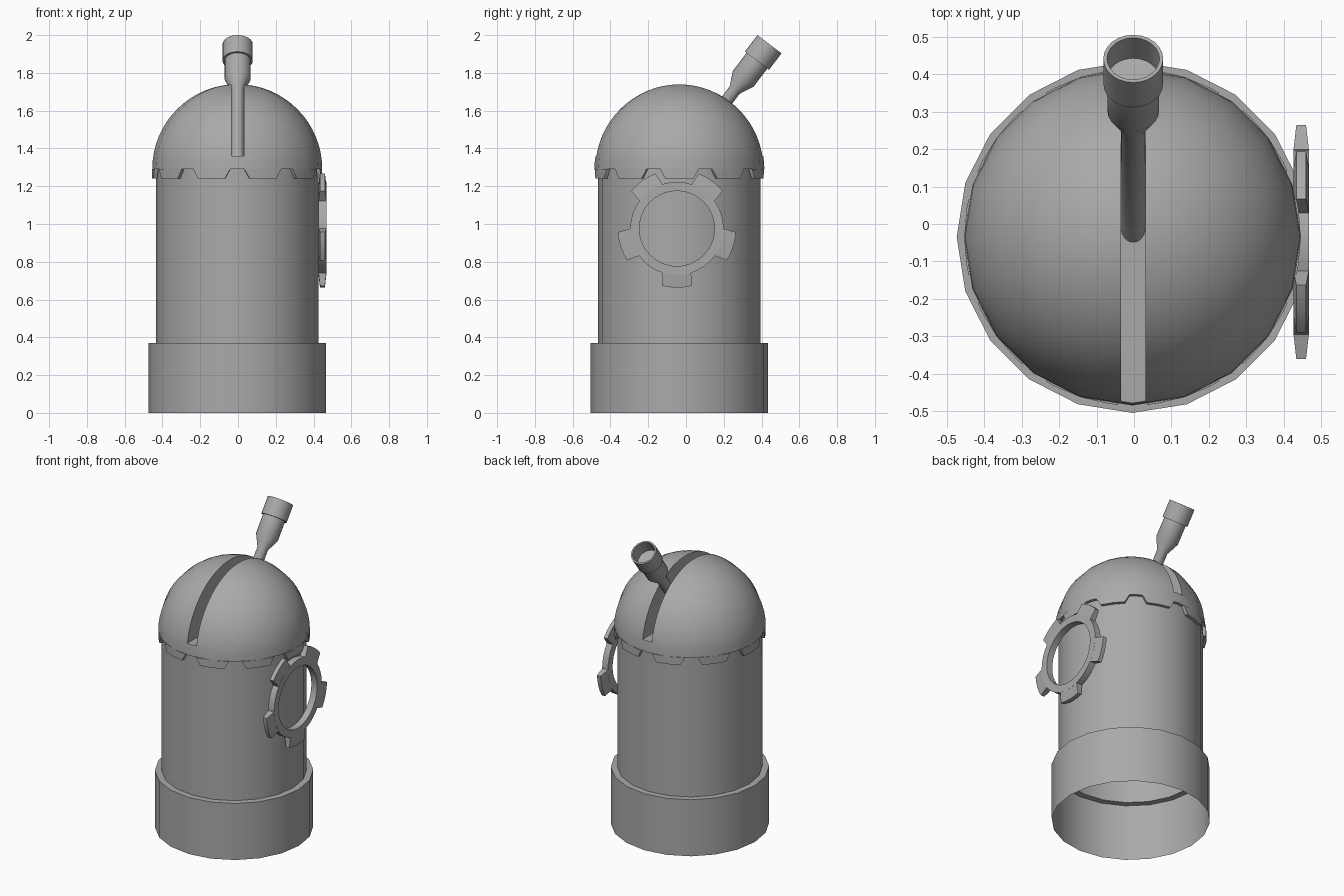
import bpy, bmesh
from math import sin, cos, pi, radians
from mathutils import Matrix, Vector

if "Cube" in bpy.data.objects:
    bpy.data.objects.remove(bpy.data.objects["Cube"], do_unlink=True)

grey = bpy.data.materials.new("plain_grey")
grey.use_nodes = True
grey.diffuse_color = (0.4, 0.4, 0.4, 1)
grey.node_tree.nodes["Principled BSDF"].inputs["Base Color"].default_value = (0.4, 0.4, 0.4, 1)

SIDES = 20
AXIS = Matrix.Translation((-0.004, -0.035, 0))


def finish(name, bm, smooth=True):
    bmesh.ops.remove_doubles(bm, verts=bm.verts, dist=1e-5)
    bmesh.ops.recalc_face_normals(bm, faces=bm.faces)
    mesh = bpy.data.meshes.new(name)
    bm.to_mesh(mesh)
    bm.free()
    mesh.materials.append(grey)
    obj = bpy.data.objects.new(name, mesh)
    bpy.context.collection.objects.link(obj)
    bpy.ops.object.select_all(action='DESELECT')
    obj.select_set(True)
    bpy.context.view_layer.objects.active = obj
    if smooth:
        bpy.ops.object.shade_smooth_by_angle(angle=radians(30))
    return obj


def lathe(name, profile, matrix, sides=SIDES, closed=False):
    """Spin (radius, height) points around the local z axis."""
    bm = bmesh.new()
    verts = [bm.verts.new(matrix @ Vector((r, 0, h))) for r, h in profile]
    pairs = list(zip(verts, verts[1:]))
    if closed:
        pairs.append((verts[-1], verts[0]))
    edges = [bm.edges.new(p) for p in pairs]
    bmesh.ops.spin(bm, geom=verts + edges, cent=matrix.translation,
                   axis=matrix.to_3x3() @ Vector((0, 0, 1)),
                   angle=2 * pi, steps=sides)
    return finish(name, bm)


def add_tooth(bm, sections, matrix):
    """Bridge sections of (angle, [(radius, height), ...]) and cap the ends."""
    rings = []
    for angle, points in sections:
        a = radians(angle)
        rings.append([bm.verts.new(matrix @ Vector((r * cos(a), r * sin(a), h)))
                      for r, h in points])
    for p, q in zip(rings, rings[1:]):
        for i in range(len(p)):
            j = (i + 1) % len(p)
            bm.faces.new((p[i], p[j], q[j], q[i]))
    bm.faces.new(rings[0])
    bm.faces.new(rings[-1][::-1])


# Open base collar and hollow body
lathe("base_collar", [(0.47, 0), (0.47, 0.37), (0.43, 0.37)], AXIS)
lathe("body_tube", [(0.43, 0.37), (0.43, 1.29)], AXIS)

# Dome with a slot cut from front to back
DOME_Z, DOME_R = 1.29, 0.45
arc = [(DOME_R * cos(i * pi / 32), DOME_Z + DOME_R * sin(i * pi / 32)) for i in range(16)]
dome = lathe("dome", [(0, DOME_Z)] + arc + [(0, DOME_Z + DOME_R)], AXIS)

bm = bmesh.new()
bmesh.ops.create_cube(bm, size=1, matrix=Matrix.Translation((-0.002, 0, 1.86))
                      @ Matrix.Diagonal((0.066, 2, 1, 1)))
cutter = finish("slot_cutter", bm, False)
cutter.hide_render = True
mod = dome.modifiers.new("slot", 'BOOLEAN')
mod.operation = 'DIFFERENCE'
mod.solver = 'EXACT'
mod.object = cutter
bpy.context.view_layer.objects.active = dome
bpy.ops.object.modifier_apply(modifier="slot")
bpy.data.objects.remove(cutter, do_unlink=True)

# Toothed skirt under the dome
bm = bmesh.new()
for k in range(10):
    mid = k * 36
    sections = []
    for offset, low in ((-13, 1.288), (-9.5, 1.24), (0, 1.24), (9.5, 1.24), (13, 1.288)):
        sections.append((mid + offset, [(0.43, low), (DOME_R, low),
                                        (DOME_R, DOME_Z), (0.43, DOME_Z)]))
    add_tooth(bm, sections, AXIS)
finish("dome_skirt_teeth", bm)

# Gear frame on the left side
gear = Matrix.Translation((0.447, -0.048, 0.976)) @ Matrix.Rotation(pi / 2, 4, 'Y')
HALF, TIP = 0.021, 0.013
lathe("gear_ring", [(0.199, -HALF), (0.247, -HALF), (0.247, HALF), (0.199, HALF)],
      gear, 40, True)
bm = bmesh.new()
for k in range(5):
    sections = []
    for f in (-1, -0.5, 0, 0.5, 1):
        sections.append((f, f))
    rings = []
    for f, _ in sections:
        # each tooth narrows and thins toward its tip
        row = []
        for r, h, spread in ((0.243, -HALF, 18), (0.313, -TIP, 14.5),
                             (0.313, TIP, 14.5), (0.243, HALF, 18)):
            a = radians(k * 72 + f * spread)
            row.append(bm.verts.new(gear @ Vector((r * cos(a), r * sin(a), h))))
        rings.append(row)
    for p, q in zip(rings, rings[1:]):
        for i in range(4):
            j = (i + 1) % 4
            bm.faces.new((p[i], p[j], q[j], q[i]))
    bm.faces.new(rings[0])
    bm.faces.new(rings[-1][::-1])
finish("gear_teeth", bm)

# Telescope leaning back through the slot; heights run down from its mouth
scope = Matrix.Translation((-0.002, 0.442, 1.952)) @ Matrix.Rotation(radians(-37.2), 4, 'X')
lathe("telescope", [(0, -0.09), (0.07, -0.09), (0.07, 0), (0.08, 0), (0.08, -0.11),
                    (0.069, -0.11), (0.069, -0.23), (0.033, -0.305),
                    (0.033, -0.775), (0, -0.775)], scope, 24)
